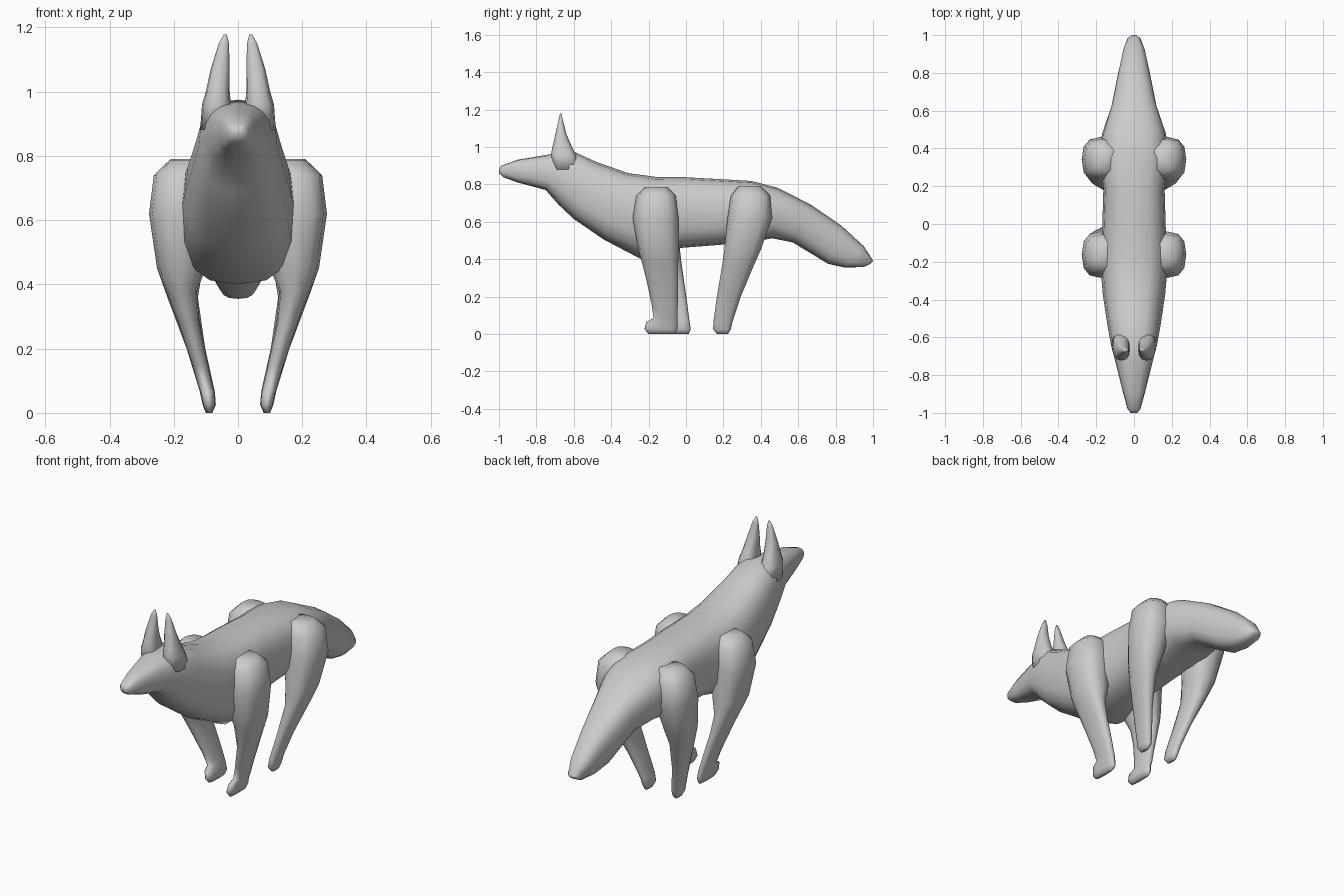
import bpy, bmesh
from math import sin, cos, pi, copysign
from mathutils import Vector


def loft(name, rings, sides=16, power=0.8):
    """Skin rounded-square rings given as (centre, u, v) and cap both ends."""
    bm = bmesh.new()
    loops = []
    for c, u, v in rings:
        loop = []
        for i in range(sides):
            a = 2 * pi * i / sides
            p = copysign(abs(cos(a)) ** power, cos(a))
            q = copysign(abs(sin(a)) ** power, sin(a))
            loop.append(bm.verts.new(c + u * p + v * q))
        loops.append(loop)
    for r, s in zip(loops, loops[1:]):
        for i in range(sides):
            j = (i + 1) % sides
            bm.faces.new((r[i], r[j], s[j], s[i]))
    bm.faces.new(loops[0])
    bm.faces.new(loops[-1])
    bmesh.ops.recalc_face_normals(bm, faces=bm.faces)
    for f in bm.faces:
        f.smooth = True
    me = bpy.data.meshes.new(name)
    bm.to_mesh(me)
    bm.free()
    ob = bpy.data.objects.new(name, me)
    bpy.context.collection.objects.link(ob)
    return ob


# Body from nose to tail tip: top y, top z, bottom y, bottom z, half width
sections = [
    (-1.0, 0.885, -1.0, 0.86, 0.018),
    (-0.985, 0.9, -0.975, 0.838, 0.034),
    (-0.9, 0.932, -0.9, 0.81, 0.056),
    (-0.73, 0.96, -0.75, 0.77, 0.096),
    (-0.6, 0.975, -0.68, 0.69, 0.122),
    (-0.48, 0.92, -0.6, 0.615, 0.14),
    (-0.31, 0.86, -0.44, 0.505, 0.165),
    (-0.16, 0.84, -0.24, 0.4, 0.18),
    (0.0, 0.838, -0.03, 0.46, 0.168),
    (0.18, 0.828, 0.2, 0.478, 0.162),
    (0.35, 0.818, 0.35, 0.49, 0.18),
    (0.49, 0.782, 0.46, 0.512, 0.17),
    (0.67, 0.69, 0.57, 0.49, 0.12),
    (0.83, 0.58, 0.76, 0.375, 0.085),
    (0.95, 0.47, 0.85, 0.355, 0.06),
    (0.995, 0.4, 0.95, 0.358, 0.036),
    (1.0, 0.39, 0.985, 0.375, 0.015),
]
rings = []
for ty, tz, by, bz, w in sections:
    t, b = Vector((0, ty, tz)), Vector((0, by, bz))
    rings.append(((t + b) / 2, Vector((w, 0, 0)), (t - b) / 2))
loft("body_and_tail", rings, power=0.75)


def limb(name, side, rows, shift=0.0):
    """Rows: z, inner x, outer x, front y, back y; shift moves the foot back."""
    rings = []
    for z, xi, xo, y0, y1 in rows:
        dy = shift * max(0, 1 - z / 0.5)
        rings.append((Vector((side * (xi + xo) / 2, (y0 + y1) / 2 + dy, z)),
                      Vector(((xo - xi) / 2, 0, 0)),
                      Vector((0, (y1 - y0) / 2, 0))))
    return loft(name, rings, 12)


front_rows = [
    (0.785, 0.09, 0.215, -0.22, -0.10),
    (0.74, 0.08, 0.262, -0.265, -0.055),
    (0.62, 0.08, 0.277, -0.285, -0.04),
    (0.45, 0.10, 0.252, -0.255, -0.04),
    (0.38, 0.128, 0.225, -0.235, -0.042),
    (0.28, 0.12, 0.187, -0.21, -0.043),
    (0.15, 0.092, 0.143, -0.182, -0.044),
    (0.085, 0.077, 0.125, -0.174, -0.046),
    (0.065, 0.072, 0.118, -0.212, -0.046),
    (0.025, 0.069, 0.11, -0.222, -0.046),
    (0.0, 0.08, 0.1, -0.2, -0.06),
]
hind_rows = [
    (0.79, 0.09, 0.21, 0.28, 0.40),
    (0.74, 0.08, 0.262, 0.24, 0.45),
    (0.62, 0.08, 0.277, 0.222, 0.46),
    (0.45, 0.11, 0.252, 0.205, 0.40),
    (0.36, 0.125, 0.22, 0.192, 0.36),
    (0.2, 0.102, 0.16, 0.165, 0.293),
    (0.07, 0.073, 0.12, 0.147, 0.25),
    (0.025, 0.069, 0.11, 0.145, 0.24),
    (0.0, 0.08, 0.1, 0.165, 0.225),
]
ear_rows = [
    (0.88, 0.02, 0.118, -0.71, -0.56),
    (0.96, 0.022, 0.112, -0.722, -0.59),
    (1.0, 0.026, 0.1, -0.714, -0.61),
    (1.07, 0.026, 0.085, -0.698, -0.64),
    (1.15, 0.028, 0.06, -0.68, -0.66),
    (1.178, 0.035, 0.044, -0.674, -0.667),
]

# Legs and ears on both sides; one front leg is stepped back
for side, label in ((1, "right"), (-1, "left")):
    limb("front_leg_" + label, side, front_rows, 0.075 if side < 0 else 0)
    limb("hind_leg_" + label, side, hind_rows)
    limb("ear_" + label, side, ear_rows)
